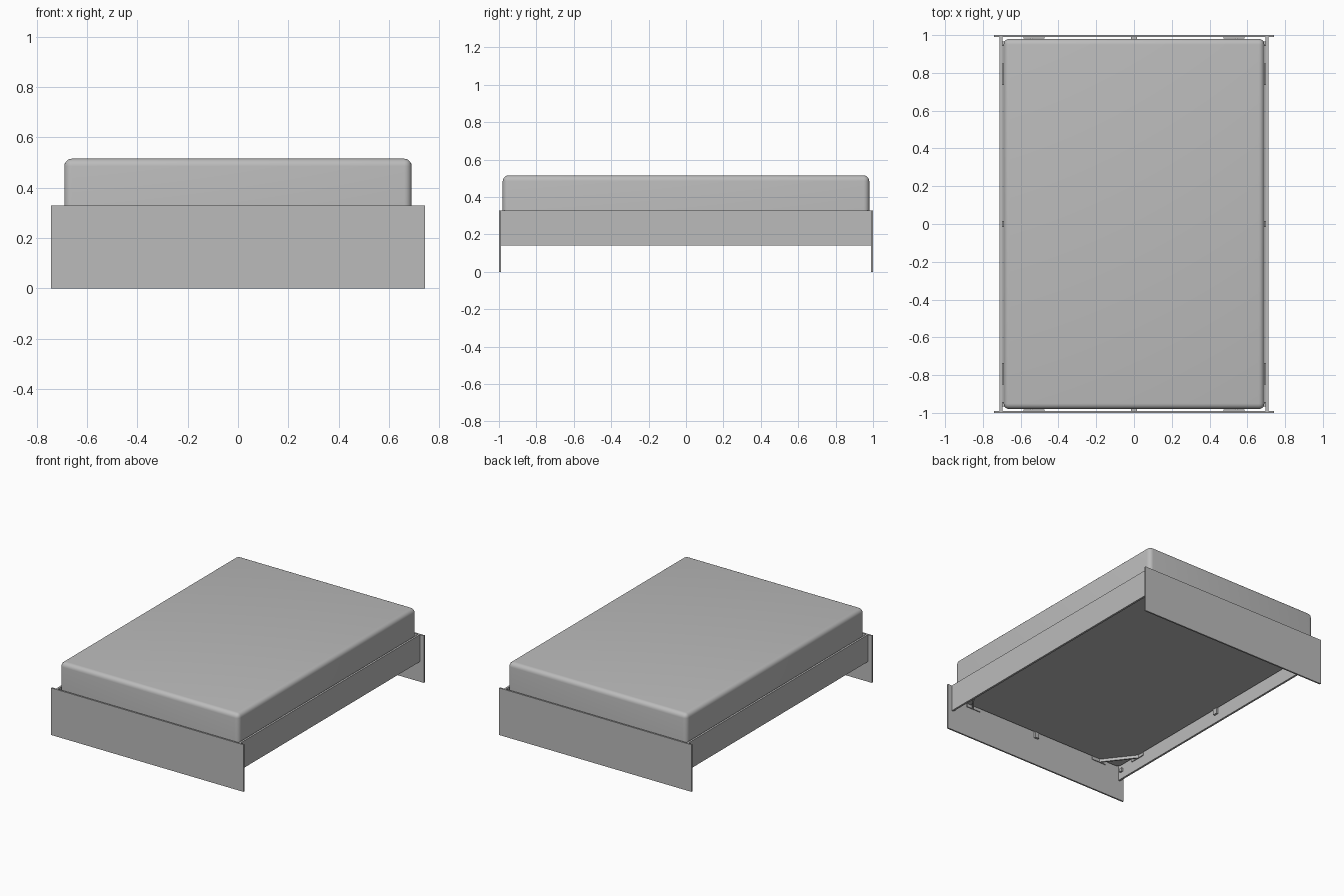
import bpy, bmesh
from mathutils import Vector

if "Cube" in bpy.data.objects:
    bpy.data.objects.remove(bpy.data.objects["Cube"])

grey = bpy.data.materials.new("light_grey")
grey.diffuse_color = (0.5, 0.5, 0.5, 1)
grey.use_nodes = True
grey.node_tree.nodes["Principled BSDF"].inputs["Base Color"].default_value = grey.diffuse_color


def finish(name, bm):
    bmesh.ops.recalc_face_normals(bm, faces=bm.faces)
    me = bpy.data.meshes.new(name)
    bm.to_mesh(me)
    bm.free()
    me.materials.append(grey)
    ob = bpy.data.objects.new(name, me)
    bpy.context.collection.objects.link(ob)
    return ob


def box(name, lo, hi):
    bm = bmesh.new()
    bmesh.ops.create_cube(bm, size=1)
    lo, hi = Vector(lo), Vector(hi)
    for v in bm.verts:
        v.co = (lo + hi) / 2 + v.co * (hi - lo)
    return finish(name, bm)


def prism(name, outline, z0, z1):
    bm = bmesh.new()
    face = bm.faces.new([bm.verts.new((x, y, z0)) for x, y in outline])
    ext = bmesh.ops.extrude_face_region(bm, geom=[face])
    for v in ext["geom"]:
        if isinstance(v, bmesh.types.BMVert):
            v.co.z = z1
    return finish(name, bm)


# Mattress: rounded top and upright edges, flat underside
mattress = box("mattress", (-0.69, -0.98, 0.235), (0.69, 0.98, 0.515))
bm = bmesh.new()
bm.from_mesh(mattress.data)
edges = [e for e in bm.edges if max(v.co.z for v in e.verts) > 0.5]
bmesh.ops.bevel(bm, geom=edges, offset=0.03, segments=5, profile=0.5, affect='EDGES')
bm.to_mesh(mattress.data)
bm.free()
bpy.context.view_layer.objects.active = mattress
mattress.select_set(True)
bpy.ops.object.shade_smooth_by_angle()

# Head and foot boards, reaching the floor, each with a middle clip
for s, end in ((-1, "foot"), (1, "head")):
    y0, y1 = sorted((s * 0.989, s * 1.0))
    box(end + "_board", (-0.742, y0, 0), (0.742, y1, 0.328))
    y0, y1 = sorted((s * 0.975, s * 0.989))
    box(end + "_clip", (-0.016, y0, 0.195), (0.016, y1, 0.31))

# Side rails, raised off the floor, each with a middle clip
for s, side in ((-1, "left"), (1, "right")):
    x0, x1 = sorted((s * 0.697, s * 0.711))
    box(side + "_rail", (x0, -0.989, 0.14), (x1, 0.989, 0.328))
    x0, x1 = sorted((s * 0.683, s * 0.697))
    box(side + "_clip", (x0, -0.016, 0.195), (x1, 0.016, 0.31))

# Corner brackets: diagonal strip with a flat tab on the rail and on the board
bracket = [(0.697, 0.735), (0.697, 0.85), (0.691, 0.85), (0.691, 0.795),
           (0.545, 0.983), (0.585, 0.983), (0.585, 0.989), (0.475, 0.989),
           (0.475, 0.983), (0.532, 0.983), (0.691, 0.778), (0.691, 0.735)]
for sx in (-1, 1):
    for sy in (-1, 1):
        prism("corner_bracket", [(sx * x, sy * y) for x, y in bracket], 0.215, 0.31)
        # Bolt head on the rail near the corner
        x0, x1 = sorted((sx * 0.685, sx * 0.697))
        box("rail_bolt", (x0, sy * 0.955 - 0.012, 0.188), (x1, sy * 0.955 + 0.012, 0.212))
